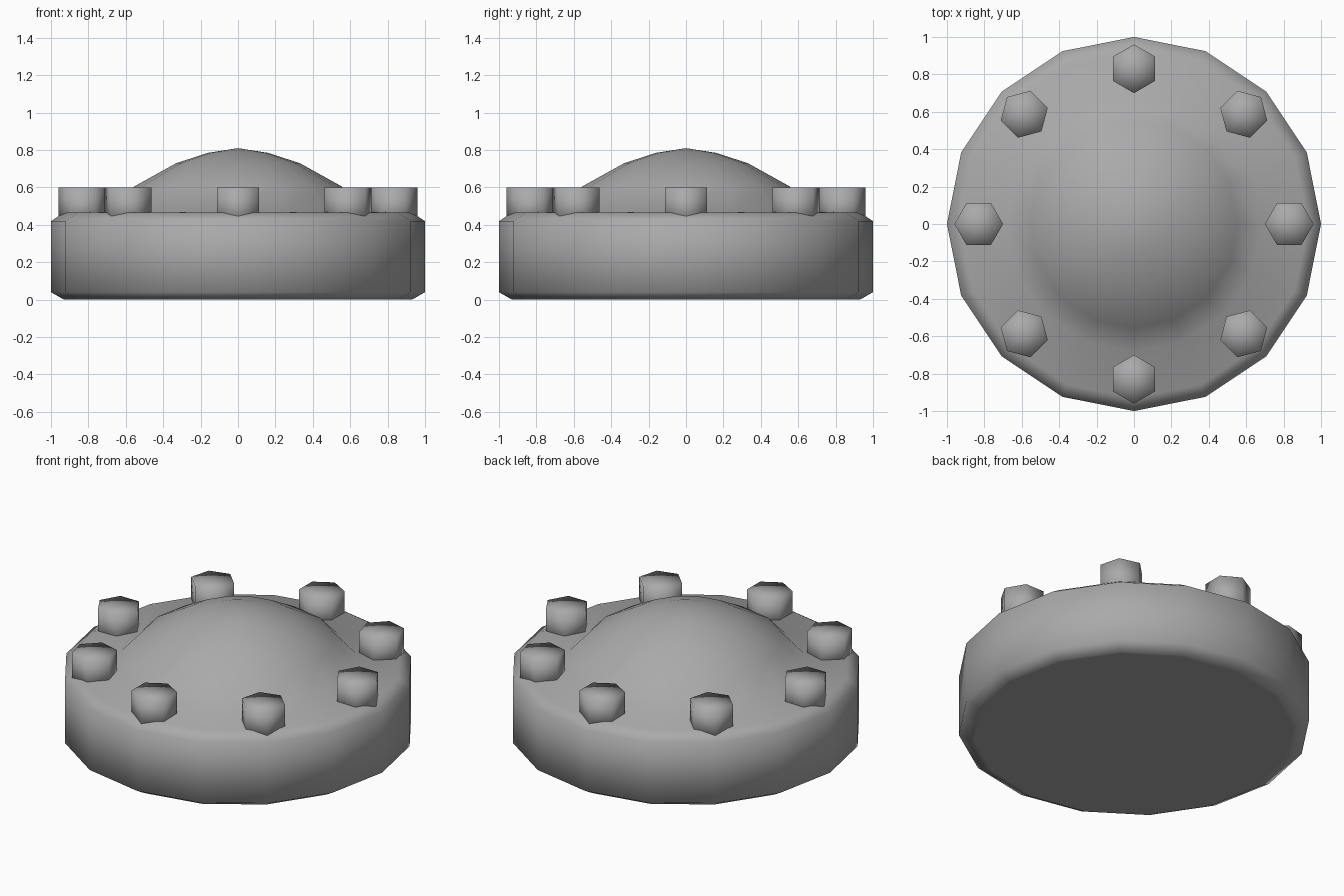
import bpy, bmesh, math
from mathutils import Matrix

if "Cube" in bpy.data.objects:
    bpy.data.objects.remove(bpy.data.objects["Cube"], do_unlink=True)

grey = bpy.data.materials.new("plain_grey")
grey.use_nodes = True
colour = (0.4, 0.4, 0.4, 1)
grey.diffuse_color = colour
grey.node_tree.nodes["Principled BSDF"].inputs["Base Color"].default_value = colour


def finish(bm, name):
    """Turn a bmesh into a smooth grey object."""
    bmesh.ops.recalc_face_normals(bm, faces=bm.faces)
    for face in bm.faces:
        face.smooth = True
    mesh = bpy.data.meshes.new(name)
    bm.to_mesh(mesh)
    bm.free()
    mesh.materials.append(grey)
    obj = bpy.data.objects.new(name, mesh)
    bpy.context.collection.objects.link(obj)
    return obj


# Chamfered sixteen-sided base with a low dome, turned from one profile
profile = [(0, 0), (0.91, 0), (0.93, 0), (1, 0.04), (1, 0.42), (0.93, 0.465),
           (0.68, 0.47), (0.555, 0.605), (0.33, 0.73), (0.16, 0.785), (0, 0.81)]
bm = bmesh.new()
verts = [bm.verts.new((r, 0, z)) for r, z in profile]
edges = [bm.edges.new(pair) for pair in zip(verts, verts[1:])]
bmesh.ops.spin(bm, geom=verts + edges, cent=(0, 0, 0), axis=(0, 0, 1),
               angle=math.tau, steps=16, use_merge=True)
bmesh.ops.remove_doubles(bm, verts=bm.verts, dist=0.0001)
finish(bm, "domed_base")

# Ring of eight hexagonal bolts, each with a corner pointing outward
for i in range(8):
    bm = bmesh.new()
    bmesh.ops.create_cone(bm, cap_ends=True, cap_tris=True, segments=6,
                          radius1=0.13, radius2=0.13, depth=0.2)
    angle = i * math.tau / 8
    # Cone corners start on the y axis, so turn them to face along x
    bmesh.ops.transform(bm, verts=bm.verts, matrix=(
        Matrix.Rotation(angle, 4, 'Z') @ Matrix.Translation((0.83, 0, 0.5))
        @ Matrix.Rotation(math.pi / 2, 4, 'Z')))
    finish(bm, f"bolt_{i + 1}")
